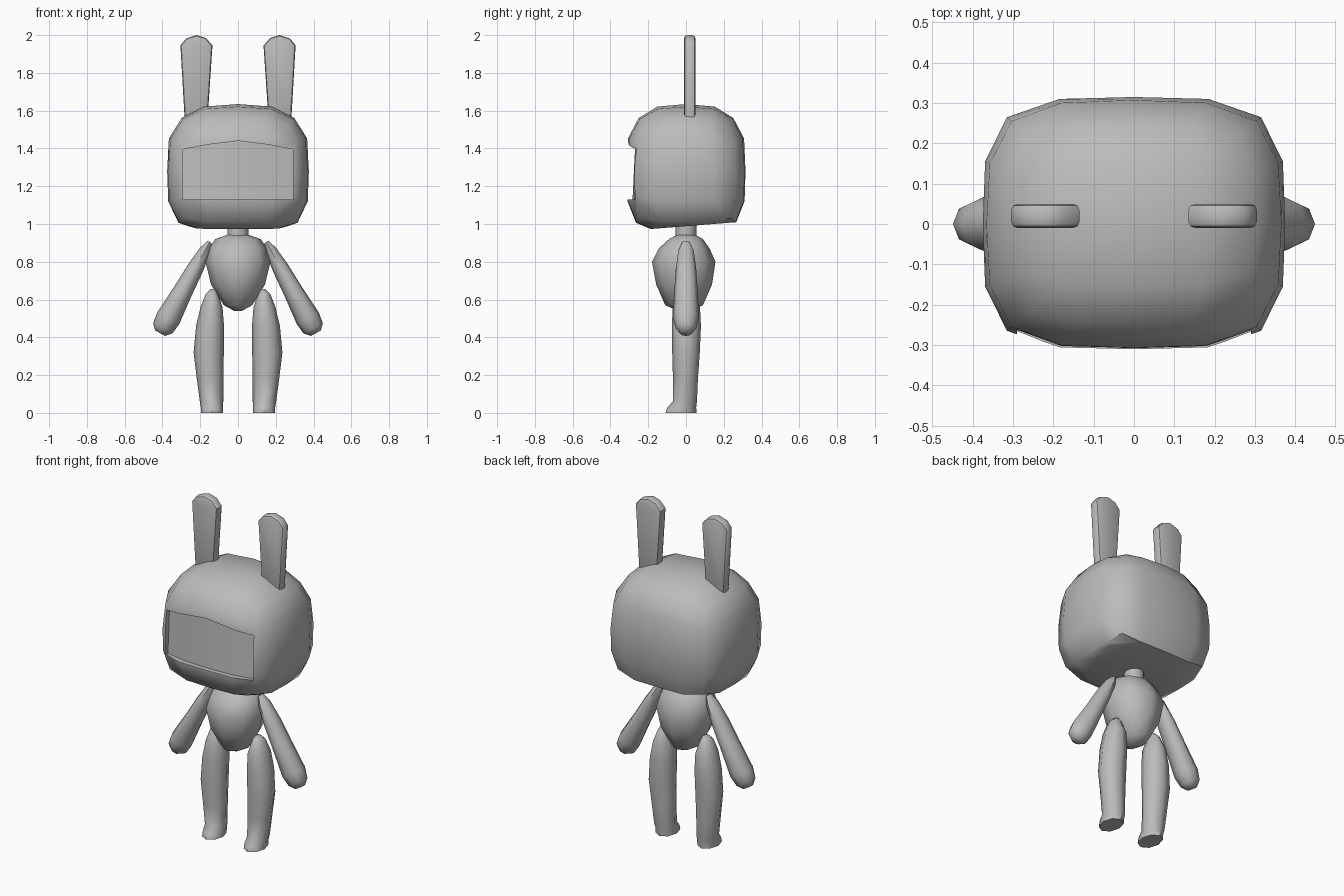
import bpy, bmesh, math
from mathutils import Matrix, Vector

if "Cube" in bpy.data.objects:
    bpy.data.objects.remove(bpy.data.objects["Cube"], do_unlink=True)

grey = bpy.data.materials.new("plain_grey")
grey.use_nodes = True
grey.diffuse_color = (0.5, 0.5, 0.5, 1)
grey.node_tree.nodes["Principled BSDF"].inputs["Base Color"].default_value = (0.5, 0.5, 0.5, 1)


def finish(name, bm):
    bmesh.ops.recalc_face_normals(bm, faces=bm.faces)
    mesh = bpy.data.meshes.new(name)
    bm.to_mesh(mesh)
    bm.free()
    mesh.materials.append(grey)
    ob = bpy.data.objects.new(name, mesh)
    bpy.context.collection.objects.link(ob)
    return ob


def select(ob):
    bpy.ops.object.select_all(action='DESELECT')
    ob.select_set(True)
    bpy.context.view_layer.objects.active = ob


def smooth(ob, angle):
    select(ob)
    bpy.ops.object.shade_smooth_by_angle(angle=math.radians(angle))


def mirror(ob):
    ob.modifiers.new("mirror", 'MIRROR').use_axis[0] = True


def loft(name, rings, matrix=Matrix(), sides=8, angle=55):
    """Skin elliptical rings given as (z, centre x, centre y, radius x, radius y)."""
    bm = bmesh.new()
    loops = []
    for z, cx, cy, rx, ry in rings:
        turns = [math.tau * i / sides for i in range(sides)]
        loops.append([bm.verts.new(matrix @ Vector((cx + rx * math.cos(a), cy + ry * math.sin(a), z)))
                      for a in turns])
    for low, high in zip(loops, loops[1:]):
        for i in range(sides):
            j = (i + 1) % sides
            bm.faces.new((low[i], low[j], high[j], high[i]))
    bm.faces.new(loops[0])
    bm.faces.new(loops[-1])
    ob = finish(name, bm)
    smooth(ob, angle)
    return ob


def extrude_profile(points, y0, y1):
    bm = bmesh.new()
    face = bm.faces.new([bm.verts.new((x, y0, z)) for x, z in points])
    new = bmesh.ops.extrude_face_region(bm, geom=[face])["geom"]
    bmesh.ops.translate(bm, vec=(0, y1 - y0, 0), verts=[v for v in new if isinstance(v, bmesh.types.BMVert)])
    return bm


# Head: gridded cube rounded into a soft box, sliced flat underneath
bm = bmesh.new()
bmesh.ops.create_cube(bm, size=2)
bmesh.ops.subdivide_edges(bm, edges=bm.edges, cuts=3, use_grid_fill=True)
for v in bm.verts:
    n = 4 - max(0, v.co.z)
    p = v.co / sum(abs(c) ** n for c in v.co) ** (1 / n)
    v.co = (p.x * 0.375, p.y * 0.315, 1.28 + p.z * (0.355 if p.z > 0 else 0.325))
cut = bmesh.ops.bisect_plane(bm, geom=bm.verts[:] + bm.edges[:] + bm.faces[:], plane_co=(0, -0.23, 0.97),
                             plane_no=(0, -0.08, 1), clear_inner=True)
bmesh.ops.holes_fill(bm, edges=[e for e in bm.edges if e.is_boundary], sides=0)
head = finish("head", bm)

# Visor recess: curved floor, peaked top edge
bm = bmesh.new()
columns = []
for x, top, floor in ((-0.29, 1.395, -0.25), (-0.16, 1.42, -0.276), (0, 1.44, -0.283),
                      (0.16, 1.42, -0.276), (0.29, 1.395, -0.25)):
    columns.append([bm.verts.new(c) for c in ((x, -0.5, 1.13), (x, floor, 1.13),
                                             (x, floor + 0.015, top), (x, -0.5, top))])
for a, b in zip(columns, columns[1:]):
    for i in range(4):
        j = (i + 1) % 4
        bm.faces.new((a[i], a[j], b[j], b[i]))
bm.faces.new(columns[0])
bm.faces.new(columns[-1])
cutter = finish("visor_cutter", bm)
cutter.hide_render = True
carve = head.modifiers.new("visor", 'BOOLEAN')
carve.operation = 'DIFFERENCE'
carve.solver = 'EXACT'
carve.object = cutter
select(head)
bpy.ops.object.modifier_apply(modifier="visor")
bpy.data.objects.remove(cutter, do_unlink=True)
smooth(head, 46)

# Ears: flat tapered paddles with softened rims
bm = extrude_profile([(0.16, 1.57), (0.283, 1.565), (0.305, 1.945), (0.275, 1.982), (0.22, 2.0),
                      (0.17, 1.985), (0.135, 1.945)], -0.01, 0.05)
rim = [e for e in bm.edges if abs(e.verts[0].co.y - e.verts[1].co.y) < 1e-4]
bmesh.ops.bevel(bm, geom=rim, offset=0.016, segments=2, profile=0.5, affect='EDGES')
ears = finish("ears", bm)
smooth(ears, 40)
mirror(ears)

# Neck and egg-shaped torso
loft("neck", [(0.92, 0, 0, 0.055, 0.055), (1.0, 0, 0, 0.055, 0.055)], sides=12)
loft("torso", [(0.54, 0, -0.01, 0.02, 0.03), (0.57, 0, -0.01, 0.075, 0.1), (0.68, 0, -0.01, 0.143, 0.148),
               (0.8, 0, -0.012, 0.172, 0.168), (0.87, 0, -0.01, 0.155, 0.135),
               (0.92, 0, 0, 0.12, 0.09), (0.945, 0, 0, 0.05, 0.045)])

# Arms: tapered tubes swung outward from the shoulders
swing = Matrix.Translation((0.15, 0, 0.905)) @ Matrix.Rotation(math.radians(-28.5), 4, 'Y')
mirror(loft("arms", [(0, 0, 0, 0.012, 0.02), (-0.05, 0, 0, 0.03, 0.04), (-0.16, 0, 0, 0.044, 0.054),
                     (-0.3, 0, 0, 0.052, 0.062), (-0.46, 0, 0, 0.066, 0.069),
                     (-0.52, 0, 0, 0.058, 0.054), (-0.55, 0, 0, 0.03, 0.03)], swing))

# Legs: bowed tubes ending in small flat feet
mirror(loft("legs", [(0, 0.138, -0.027, 0.058, 0.082), (0.03, 0.138, -0.022, 0.059, 0.076),
                     (0.06, 0.14, -0.006, 0.062, 0.064), (0.18, 0.148, -0.003, 0.07, 0.066),
                     (0.32, 0.155, 0, 0.08, 0.073), (0.46, 0.148, 0.002, 0.074, 0.077),
                     (0.56, 0.14, 0.002, 0.058, 0.072), (0.63, 0.138, 0, 0.033, 0.045),
                     (0.655, 0.13, 0, 0.014, 0.02)]))
